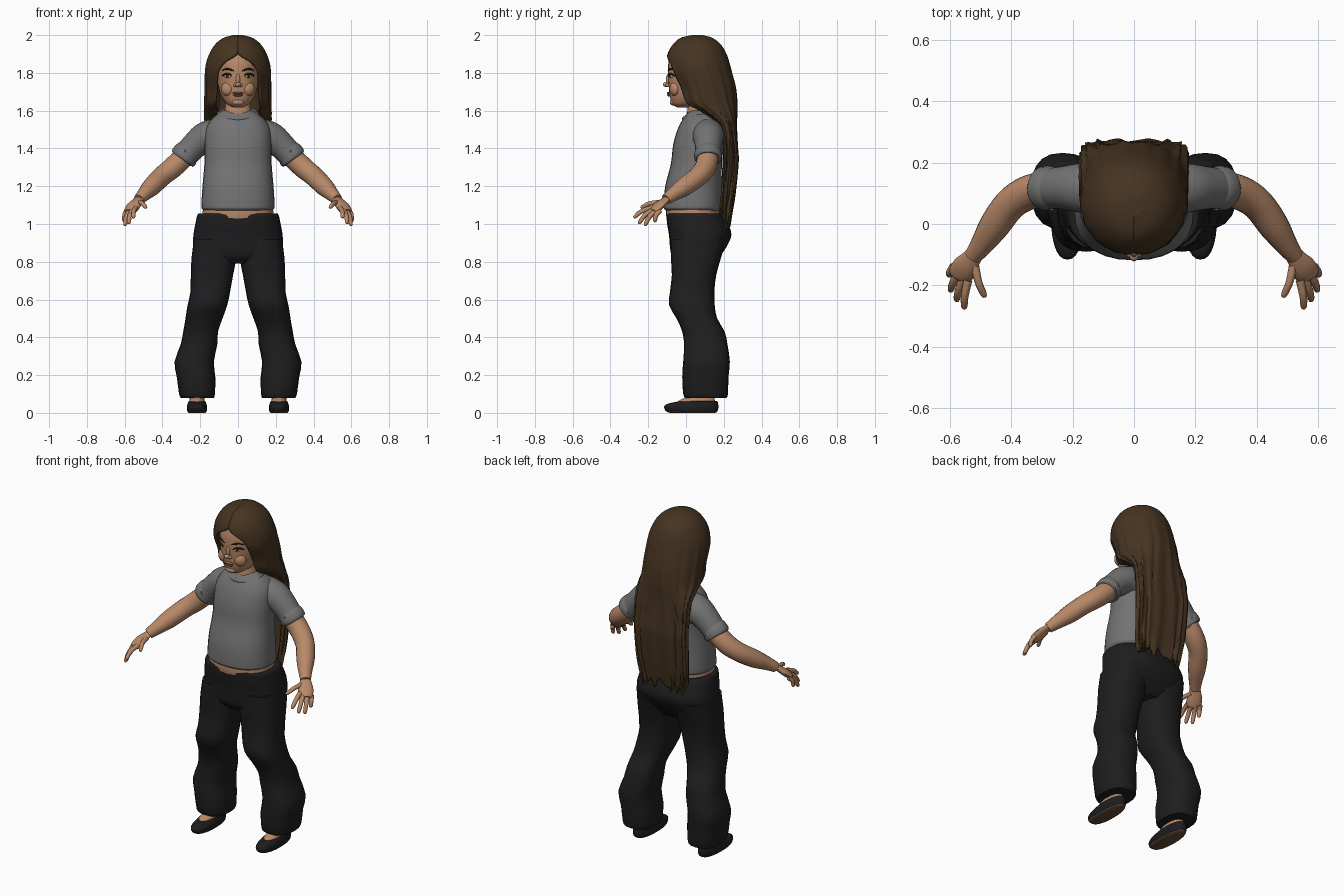
import bpy, bmesh, math
from mathutils import Vector

if "Cube" in bpy.data.objects:
    bpy.data.objects.remove(bpy.data.objects["Cube"])


def material(name, r, g, b):
    m = bpy.data.materials.new(name)
    m.use_nodes = True
    m.diffuse_color = (r, g, b, 1)
    bsdf = m.node_tree.nodes["Principled BSDF"]
    bsdf.inputs["Base Color"].default_value = (r, g, b, 1)
    bsdf.inputs["Roughness"].default_value = 0.9
    return m


SKIN = material("skin", .48, .25, .14)
HAIR = material("brown hair", .06, .034, .015)
SHIRT = material("grey cloth", .17, .17, .17)
PANTS = material("black cloth", .013, .013, .014)
SHOE = material("shoe black", .012, .012, .014)
SOLE = material("sole brown", .12, .065, .035)
LIPS = material("lip pink", .36, .15, .10)
DARK = material("lash brown", .02, .012, .008)
WHITE = material("eye white", .5, .45, .4)


def smooth_rows(rows, steps):
    """Catmull-Rom interpolation between rows of equal length."""
    out = []
    for i in range(len(rows) - 1):
        a, b, c, d = (rows[max(0, min(len(rows) - 1, i + k))] for k in (-1, 0, 1, 2))
        for s in range(steps):
            t = s / steps
            out.append([q + t / 2 * (r - p + t * (2*p - 5*q + 4*r - w + t * (3*(q - r) + w - p)))
                        for p, q, r, w in zip(a, b, c, d)])
    return out + [list(rows[-1])]


def skin_rings(name, rings, mat, mirror=False, closed=True, caps=(True, True), crease=50):
    """Join successive rings of points into a surface object."""
    bm = bmesh.new()
    vs = [[bm.verts.new(p) for p in ring] for ring in rings]
    n = len(vs[0])
    for lo, hi in zip(vs, vs[1:]):
        for j in range(n if closed else n - 1):
            k = (j + 1) % n
            bm.faces.new((lo[j], lo[k], hi[k], hi[j]))
    for use, ring in zip(caps, (vs[0], vs[-1])):
        if use:
            bm.faces.new(ring)
    bmesh.ops.recalc_face_normals(bm, faces=bm.faces[:])
    me = bpy.data.meshes.new(name)
    bm.to_mesh(me)
    bm.free()
    return finish(name, me, mat, mirror, crease)


def finish(name, me, mat, mirror, crease=50):
    me.materials.append(mat)
    me.shade_smooth()
    me.set_sharp_from_angle(angle=math.radians(crease))
    ob = bpy.data.objects.new(name, me)
    bpy.context.collection.objects.link(ob)
    if mirror:
        mod = ob.modifiers.new("mirror", 'MIRROR')
        mod.use_mirror_merge = False
    return ob


def spow(v, e):
    return math.copysign(abs(v) ** e, v)


def loft(name, rows, mat, mirror=False, n=28, power=2.3, steps=4, crease=50):
    """Horizontal sections: z, centre x, half width, front y, back y."""
    rings = []
    for z, cx, rx, yf, yb in smooth_rows(rows, steps):
        ts = [2 * math.pi * j / n for j in range(n)]
        rings.append([(cx + rx * spow(math.cos(t), 2 / power),
                       (yf + yb) / 2 + (yb - yf) / 2 * spow(math.sin(t), 2 / power), z) for t in ts])
    return skin_rings(name, rings, mat, mirror, crease=crease)


def tube(name, rows, mat, mirror=True, n=14, steps=4, flat=1.0):
    """Round limb through points x, y, z, radius; flat squashes its thickness."""
    pts = smooth_rows(rows, steps)
    rings = []
    for i, (x, y, z, r) in enumerate(pts):
        t = Vector(pts[min(i + 1, len(pts) - 1)][:3]) - Vector(pts[max(i - 1, 0)][:3])
        u = t.cross(Vector((0, 0, 1))).normalized()
        v = u.cross(t).normalized() * flat
        rings.append([Vector((x, y, z)) + r * (u * math.cos(a) + v * math.sin(a))
                      for a in (2 * math.pi * j / n for j in range(n))])
    return skin_rings(name, rings, mat, mirror)


def ball(name, loc, size, mat, mirror=False, turn=0.0):
    """Ellipsoid, turned about z."""
    bm = bmesh.new()
    bmesh.ops.create_uvsphere(bm, u_segments=16, v_segments=10, radius=1)
    for v in bm.verts:
        x, y, z = (c * s for c, s in zip(v.co, size))
        c, s = math.cos(turn), math.sin(turn)
        v.co = Vector((x * c - y * s, x * s + y * c, z)) + Vector(loc)
    me = bpy.data.meshes.new(name)
    bm.to_mesh(me)
    bm.free()
    return finish(name, me, mat, mirror)


# Torso and shirt
loft("waist", [(.98, 0, .18, -.09, .18), (1.05, 0, .188, -.106, .18), (1.12, 0, .18, -.1, .18)], SKIN)
loft("shirt", [(1.068, 0, .176, -.1, .178), (1.08, 0, .19, -.115, .19), (1.1, 0, .194, -.118, .193),
               (1.2, 0, .188, -.11, .19), (1.32, 0, .178, -.08, .19), (1.42, 0, .178, -.068, .2),
               (1.5, 0, .172, -.045, .2), (1.55, 0, .145, -.02, .185), (1.585, 0, .105, .005, .155),
               (1.6, 0, .085, .02, .14)], SHIRT)
tube("sleeve", [(.09, .115, 1.475, .09), (.17, .118, 1.46, .082), (.225, .118, 1.42, .072),
                (.268, .117, 1.375, .068), (.274, .117, 1.37, .073), (.292, .116, 1.35, .072),
                (.296, .116, 1.345, .062)], SHIRT, n=20)

# Neckline band, tilted forward
band = []
for i in range(32):
    a = 2 * math.pi * i / 32
    out = Vector((math.cos(a), math.sin(a), 0))
    centre = Vector((.1 * out.x, .075 + .085 * out.y, 1.582 + .025 * out.y))
    band.append([centre + .011 * (out * math.cos(b) + Vector((0, 0, 1.2 * math.sin(b))))
                 for b in (2 * math.pi * k / 8 for k in range(8))])
skin_rings("neckline", band + band[:1], SHIRT, caps=(False, False))

# Trousers
loft("hips", [(.79, 0, .12, -.04, .15), (.83, 0, .22, -.075, .18), (.88, 0, .238, -.085, .215),
              (.94, 0, .236, -.09, .24), (1.0, 0, .226, -.1, .225), (1.05, 0, .214, -.103, .2),
              (1.055, 0, .2, -.095, .19)], PANTS, power=2.5)
loft("trouser_leg", [(.08, .215, .088, -.005, .215), (.1, .217, .095, -.015, .222), (.19, .222, .102, -.02, .225),
                     (.27, .232, .104, -.015, .232), (.36, .207, .097, -.01, .22), (.43, .198, .092, -.02, .205),
                     (.5, .18, .098, -.05, .165), (.57, .162, .105, -.09, .152), (.64, .147, .105, -.085, .15),
                     (.73, .138, .112, -.075, .16), (.82, .128, .118, -.08, .185),
                     (.92, .125, .108, -.08, .215)], PANTS, mirror=True, n=20, power=2.5, steps=2, crease=40)

# Feet and shoes
loft("foot", [(.03, .217, .035, -.06, .15), (.06, .217, .041, -.045, .155), (.08, .217, .038, -.01, .15),
              (.1, .217, .035, .025, .145), (.17, .217, .038, .04, .15)], SKIN, mirror=True, n=18)
shoe = loft("shoe", [(0, .217, .043, -.085, .155), (.008, .217, .051, -.105, .166), (.03, .217, .054, -.116, .172),
                     (.047, .217, .05, -.1, .17), (.06, .217, .045, -.045, .167),
                     (.062, .217, .038, -.03, .16)], SHOE, mirror=True, steps=3)
shoe.data.materials.append(SOLE)
for f in shoe.data.polygons:
    if f.normal.z < -.6 and f.center.z < .008:
        f.material_index = 1

# Arms, hands and fingers
tube("arm", [(.22, .118, 1.41, .052), (.29, .115, 1.35, .056), (.35, .1, 1.295, .056), (.405, .063, 1.25, .053),
             (.455, -.005, 1.2, .05), (.495, -.065, 1.16, .038), (.525, -.105, 1.13, .029)], SKIN, n=18)
tube("palm", [(.515, -.09, 1.14, .028), (.53, -.112, 1.125, .032), (.55, -.14, 1.1, .042),
              (.567, -.165, 1.075, .04), (.573, -.175, 1.066, .03)], SKIN, flat=.48)
fingers = {"index": ((.541, -.183, 1.085), (.555, -.278, 1.035)), "middle": ((.557, -.175, 1.074), (.58, -.252, 1.003)),
           "ring": ((.574, -.158, 1.07), (.6, -.22, .992)), "little": ((.588, -.138, 1.07), (.604, -.168, 1.012)),
           "thumb": ((.52, -.13, 1.115), (.487, -.24, 1.088))}
for label, (root, tip) in fingers.items():
    a, b = Vector(root), Vector(tip)
    bend = a.lerp(b, .5) + Vector((.004, -.004, .008))
    tube(label + "_finger", [(*a, .014), (*bend, .0125), (*a.lerp(b, .9), .0105), (*b, .004)], SKIN, n=10, steps=3)

# Head and face
loft("neck", [(1.5, 0, .08, .0, .15), (1.58, 0, .075, .005, .145), (1.64, 0, .066, .01, .14), (1.7, 0, .07, .0, .15)], SKIN)
loft("head", [(1.617, 0, .025, -.045, .02), (1.63, 0, .052, -.069, .08), (1.65, 0, .073, -.079, .12),
              (1.69, 0, .094, -.088, .16), (1.74, 0, .106, -.092, .19), (1.8, 0, .109, -.096, .19),
              (1.86, 0, .11, -.092, .19), (1.92, 0, .1, -.07, .17), (1.96, 0, .06, -.03, .13)], SKIN)
ball("nose_bridge", (0, -.094, 1.762), (.012, .013, .032), SKIN)
ball("nose_tip", (0, -.104, 1.738), (.015, .018, .013), SKIN)
ball("nostril", (.015, -.097, 1.734), (.01, .012, .009), SKIN, True)
ball("cheek", (.058, -.062, 1.715), (.034, .022, .036), SKIN, True, .5)
ball("chin", (0, -.07, 1.645), (.032, .016, .017), SKIN)
ball("upper_lip", (0, -.089, 1.694), (.03, .013, .006), LIPS)
ball("lower_lip", (0, -.087, 1.682), (.026, .013, .007), LIPS)
ball("mouth_line", (0, -.092, 1.688), (.028, .009, .0015), DARK)
ball("eye", (.056, -.08, 1.783), (.02, .006, .0095), WHITE, True, .55)
ball("iris", (.055, -.0835, 1.784), (.0095, .005, .009), DARK, True, .55)
tube("lashes", [(.032, -.094, 1.783, .002), (.045, -.091, 1.793, .0045), (.06, -.083, 1.795, .005),
                (.075, -.069, 1.79, .005), (.084, -.059, 1.783, .002)], DARK, n=8)
tube("eyebrow", [(.022, -.095, 1.81, .002), (.04, -.09, 1.817, .005), (.062, -.079, 1.821, .0045),
                 (.085, -.056, 1.812, .002)], DARK, n=8)

# Long hair: z, half width, front y, back y, how far the sheet wraps forward (degrees)
hair_rows = [(2.0, .025, .03, .09, 90), (1.985, .078, -.03, .14, 90), (1.95, .122, -.07, .185, 90),
             (1.9, .152, -.098, .215, 88), (1.85, .169, -.104, .232, 62), (1.8, .175, -.1, .245, 52),
             (1.72, .176, -.06, .264, 51), (1.64, .176, -.025, .27, 50), (1.585, .176, .08, .268, 55),
             (1.52, .175, .17, .266, 70), (1.4, .174, .2, .272, 90), (1.33, .172, .2, .275, 90),
             (1.16, .166, .19, .257, 90), (1.06, .155, .18, .24, 90), (1.01, .14, .185, .23, 90)]
rings = []
COLS = 72
for z, rx, yf, yb, wrap in smooth_rows(hair_rows, 4):
    wrap = math.radians(min(wrap, 90))
    low = min(1, max(0, (1.95 - z) / .5))
    e = 1 - .35 * max(0, min(1, (1.7 - z) / .3))
    ring = []
    for j in range(COLS):
        t = -wrap + (math.pi + 2 * wrap) * j / (COLS - 1)
        lock = .005 * low * (math.sin(17 * t + 2 * z) + .6 * math.sin(29 * t - 3 * z))
        jag = max(0, 1.2 - z) * .12 * (math.sin(13 * t) + math.sin(22 * t))
        ring.append((rx * spow(math.cos(t), e) + lock * math.cos(t),
                     (yf + yb) / 2 + (yb - yf) / 2 * spow(math.sin(t), e) + lock * math.sin(t), z + jag))
    rings.append(ring)
hair = skin_rings("long_hair", rings, HAIR, closed=False, caps=(True, False), crease=60)
shell = hair.modifiers.new("thickness", 'SOLIDIFY')
shell.thickness = .014
shell.offset = -1
